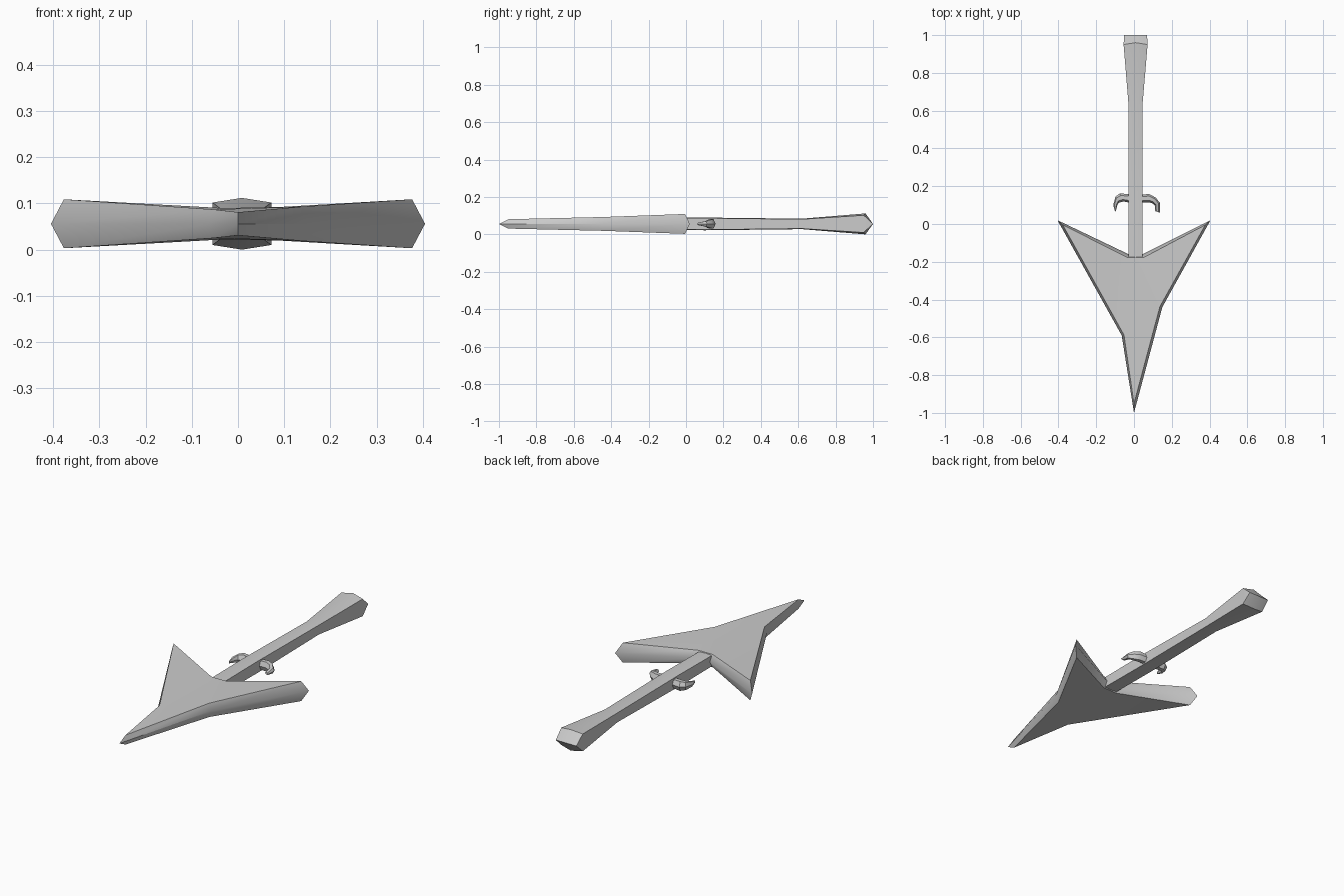
import bpy
import bmesh
from math import radians

MID = 0.056  # height of the symmetry plane

cube = bpy.data.objects.get("Cube")
if cube:
    bpy.data.objects.remove(cube)

grey = bpy.data.materials.new("plain grey")
grey.use_nodes = True
grey.diffuse_color = (0.6, 0.6, 0.6, 1)
grey.node_tree.nodes["Principled BSDF"].inputs["Base Color"].default_value = (0.6, 0.6, 0.6, 1)


def finish(name, bm, angle):
    bmesh.ops.recalc_face_normals(bm, faces=bm.faces)
    bmesh.ops.triangulate(bm, faces=[f for f in bm.faces if len(f.verts) > 4])
    mesh = bpy.data.meshes.new(name)
    bm.to_mesh(mesh)
    bm.free()
    mesh.materials.append(grey)
    obj = bpy.data.objects.new(name, mesh)
    bpy.context.collection.objects.link(obj)
    bpy.ops.object.select_all(action='DESELECT')
    obj.select_set(True)
    bpy.context.view_layer.objects.active = obj
    bpy.ops.object.shade_smooth_by_angle(angle=radians(angle))


def slab(name, outline, angle):
    """Plate with a mid edge and inset faces; points are x, y, inset x, inset y, half height."""
    bm = bmesh.new()
    top = [bm.verts.new((tx, ty, MID + h)) for x, y, tx, ty, h in outline]
    mid = [bm.verts.new((x, y, MID)) for x, y, tx, ty, h in outline]
    low = [bm.verts.new((tx, ty, MID - h)) for x, y, tx, ty, h in outline]
    for a, b in ((top, mid), (mid, low)):
        for i in range(len(outline)):
            j = (i + 1) % len(outline)
            bm.faces.new((a[i], a[j], b[j], b[i]))
    bm.faces.new(top)
    bm.faces.new(low)
    finish(name, bm, angle)


# Arrow-shaped body: nose, right shoulder, wing, notch, then the left side
slab("arrow_body", [
    (0, -1, 0, -0.95, 0.025),
    (-0.065, -0.59, -0.053, -0.587, 0.031),
    (-0.405, 0.02, -0.377, -0.005, 0.053),
    (-0.033, -0.158, -0.033, -0.178, 0.034),
    (0.05, -0.158, 0.05, -0.178, 0.034),
    (0.405, 0.02, 0.377, -0.005, 0.053),
    (0.15, -0.44, 0.137, -0.437, 0.037)], 40)

# Neck with a shallow ridge, flaring to a wedge-shaped head
bm = bmesh.new()
rings = []
for y, left, right, side, ridge in ((-0.25, -0.03, 0.046, 0.028, 0.03),
                                    (0.1, -0.03, 0.046, 0.031, 0.034),
                                    (0.62, -0.028, 0.044, 0.025, 0.028),
                                    (0.95, -0.055, 0.072, 0.046, 0.056)):
    c = (left + right) / 2
    bulge = 0.01 if y > 0.9 else 0
    rings.append([bm.verts.new((x, y + dy, MID + z)) for x, dy, z in (
        (left, 0, side), (c, bulge, ridge), (right, 0, side),
        (right, 0, -side), (c, bulge, -ridge), (left, 0, -side))])
for a, b in zip(rings, rings[1:]):
    for i in range(6):
        j = (i + 1) % 6
        bm.faces.new((a[i], a[j], b[j], b[i]))
bm.faces.new(rings[0])
end = rings[-1]
p, q, r = [bm.verts.new((x, 1, MID)) for x in (-0.052, 0.0085, 0.069)]
for face in ((end[0], end[1], q, p), (end[1], end[2], r, q), (end[2], end[3], r),
             (end[3], end[4], q, r), (end[4], end[5], p, q), (end[5], end[0], p)):
    bm.faces.new(face)
finish("neck", bm, 25)


def hook(name, path):
    """Curved claw; path points are outer x, y, inner x, y, half height."""
    outer, inner = [], []
    for ox, oy, ix, iy, h in path:
        dx, dy = (ix - ox) * 0.25, (iy - oy) * 0.25
        outer.append((ox, oy, ox + dx, oy + dy, h))
        inner.append((ix, iy, ix - dx, iy - dy, h))
    slab(name, outer + inner[::-1], 30)


# Small claws on both sides of the neck
hook("right_claw", [(0, 0.156, 0, 0.108, 0.022), (-0.075, 0.162, -0.055, 0.119, 0.025),
                    (-0.098, 0.145, -0.08, 0.113, 0.02), (-0.11, 0.1, -0.088, 0.1, 0.014),
                    (-0.1, 0.066, -0.096, 0.068, 0.006)])
hook("left_claw", [(0.01, 0.156, 0.01, 0.114, 0.022), (0.082, 0.158, 0.08, 0.115, 0.025),
                   (0.115, 0.14, 0.1, 0.108, 0.022), (0.137, 0.112, 0.11, 0.098, 0.014),
                   (0.137, 0.06, 0.112, 0.068, 0.006)])
